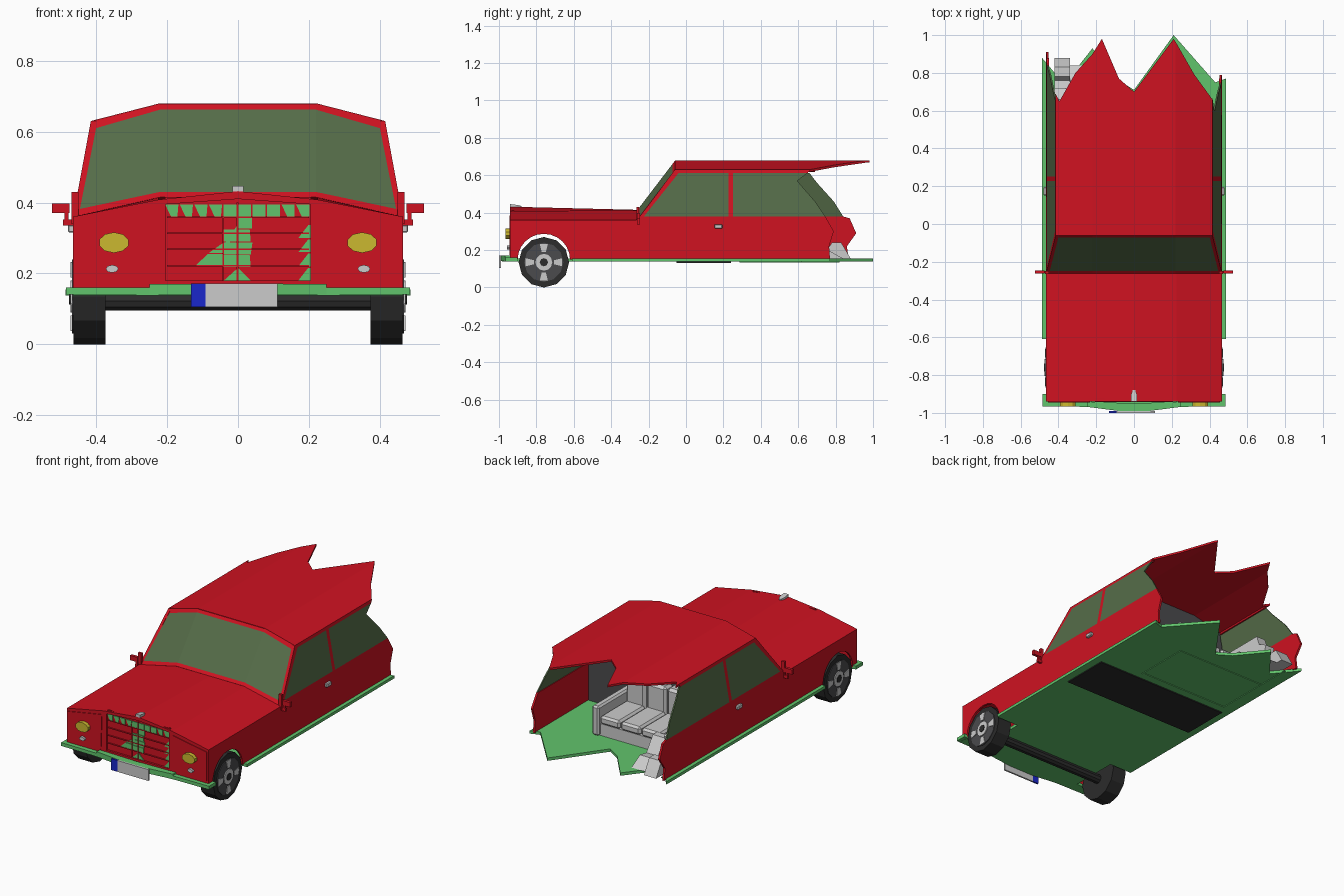
import bpy, bmesh, math
from mathutils import Vector, Matrix

def mat(name, c):
    m = bpy.data.materials.new(name)
    m.diffuse_color = (*c, 1)
    return m

RED = mat("red_paint", (0.62, 0.006, 0.015))
GREEN = mat("green_trim", (0.12, 0.55, 0.15))
GLASS = mat("dark_glass", (0.09, 0.15, 0.065))
DARK = mat("rubber", (0.025, 0.025, 0.025))
PANEL = mat("partition_grey", (0.07, 0.07, 0.075))
YELLOW = mat("lamp_yellow", (0.6, 0.48, 0.03))
BLUE = mat("blue", (0.01, 0.02, 0.6))

def finish(bm, name, m):
    bmesh.ops.recalc_face_normals(bm, faces=bm.faces)
    me = bpy.data.meshes.new(name)
    bm.to_mesh(me)
    bm.free()
    ob = bpy.data.objects.new(name, me)
    bpy.context.collection.objects.link(ob)
    if m:
        me.materials.append(m)
    return ob

def prism(name, polys, vec, m=None):
    """Extrude each flat polygon by vec; all end up in one object."""
    bm = bmesh.new()
    for pts in polys:
        f = bm.faces.new([bm.verts.new(p) for p in pts])
        r = bmesh.ops.extrude_face_region(bm, geom=[f])
        vs = [v for v in r["geom"] if isinstance(v, bmesh.types.BMVert)]
        bmesh.ops.translate(bm, vec=Vector(vec), verts=vs)
    return finish(bm, name, m)

def boxes(name, lims, m=None, bevel=0):
    bm = bmesh.new()
    for x0, x1, y0, y1, z0, z1 in lims:
        M = Matrix.Translation(((x0+x1)/2, (y0+y1)/2, (z0+z1)/2)) @ Matrix.Diagonal((x1-x0, y1-y0, z1-z0, 1))
        bmesh.ops.create_cube(bm, size=1, matrix=M)
    if bevel:
        bmesh.ops.bevel(bm, geom=bm.edges[:], offset=bevel, segments=1, affect='EDGES')
    return finish(bm, name, m)

def cyl(name, c, axis, rx, rz, depth, n, m=None):
    R = Matrix.Rotation(math.pi/2, 4, 'Y' if axis == 'x' else 'X')
    S = Matrix.Diagonal((1, rx, rz, 1) if axis == 'x' else (rx, 1, rz, 1))
    bm = bmesh.new()
    bmesh.ops.create_cone(bm, cap_ends=True, segments=n, radius1=1, radius2=1, depth=depth,
                          matrix=Matrix.Translation(c) @ S @ R)
    return finish(bm, name, m)

def side_x(z):
    return 0.465 - 0.05 * max(0, z - 0.36) / 0.27

# Floor with wheel notches and torn rear edge
half = [(0.25, -0.965), (0.465, -0.955), (0.465, -0.9), (0.34, -0.9), (0.34, -0.61), (0.487, -0.61)]
rear = [(0.487, 0.77), (0.43, 0.75), (0.21, 1.0), (0.0, 0.71), (-0.08, 0.76), (-0.22, 0.93), (-0.37, 0.74), (-0.487, 0.88)]
outline = [(0, -0.985)] + half + rear + [(-x, y) for x, y in reversed(half)]
prism("floor", [[(x, y, 0.138) for x, y in outline]], (0, 0, 0.017), GREEN)
boxes("underfloor_plate", [(-0.44, 0.44, -0.05, 0.24, 0.132, 0.139)], DARK)
boxes("floor_frame", [(-0.42, 0.18, 0.285, 0.295, 0.134, 0.139), (-0.42, 0.18, 0.61, 0.62, 0.134, 0.139),
                      (0.17, 0.18, 0.285, 0.62, 0.134, 0.139), (-0.42, -0.41, 0.285, 0.82, 0.134, 0.139)], GREEN)

# Bumper and number plate
prism("bumper", [[(0, -1, .142), (s*.25, -.968, .14), (s*.25, -.94, .14), (0, -.95, .142)] for s in (-1, 1)], (0, 0, .03), GREEN)
prism("bumper_end", [[(s*.25, -.968, .14), (s*.485, -.965, .14), (s*.485, -.9, .14), (s*.462, -.9, .14),
                      (s*.462, -.94, .14), (s*.25, -.94, .14)] for s in (-1, 1)], (0, 0, .02), GREEN)
boxes("number_plate", [(-0.092, 0.112, -1.0, -0.99, 0.105, 0.172)])
boxes("number_plate_band", [(-0.132, -0.092, -1.0, -0.99, 0.105, 0.172)], BLUE)

# Body sides with wheel arch; each side is torn differently
arch = [(-0.76 - 0.14*math.cos(math.pi*i/12), 0.15 + 0.137*math.sin(math.pi*i/12)) for i in range(13)]
tear = {1: [(0.77, 0.15), (0.765, 0.22), (0.79, 0.3), (0.745, 0.38)],
        -1: [(0.87, 0.15), (0.86, 0.22), (0.91, 0.29), (0.875, 0.37), (0.84, 0.38)]}
glass_end = {1: [(0.745, 0.38), (0.69, 0.46), (0.595, 0.57), (0.65, 0.612)],
             -1: [(0.84, 0.38), (0.79, 0.46), (0.70, 0.56), (0.66, 0.612)]}
for s, tag in ((1, "right"), (-1, "left")):
    prof = [(-0.94, 0.15)] + arch + tear[s] + [(-0.26, 0.38), (-0.26, 0.36), (-0.94, 0.36)]
    prism(tag + "_body_side", [[(s*side_x(z), y, z) for y, z in prof]], (-s*.012, 0, 0), RED)
    def skin(polys):
        return [[(s*side_x(z), y, z) for y, z in p] for p in polys]
    # Pillars and rail
    prism(tag + "_window_frame", skin([
        [(-.26, .36), (-.225, .38), (-.04, .612), (-.06, .63)],
        [(-.06, .63), (-.04, .612), (.65, .612), (.665, .63)],
        [(.228, .38), (.252, .38), (.252, .612), (.228, .612)]]), (-s*.016, 0, 0), RED)
    prism(tag + "_side_glass", skin([
        [(-.225, .38), (.228, .38), (.228, .612), (-.04, .612)],
        [(.252, .612), (.252, .38)] + glass_end[s]]), (-s*.008, 0, 0), GLASS)
    # Handle and mirror
    x = s*0.47
    boxes(tag + "_door_handle", [(x-.01, x+.01, .152, .195, .315, .338)], None, .004)
    m = s*0.5
    boxes(tag + "_mirror", [(m-.025, m+.025, -.262, -.245, .37, .398),
                            (s*.478-.016, s*.478+.016, -.26, -.248, .335, .352),
                            (s*.484-.006, s*.484+.006, -.26, -.248, .345, .375),
                            (s*.46-.01, s*.46+.01, -.265, -.25, .34, .43)], RED)
    # Wheel with hub and four spokes
    cyl(tag + "_tyre", (s*.419, -.76, .135), 'x', .135, .135, .09, 12, DARK)
    cyl(tag + "_rim", (s*.462, -.76, .135), 'x', .105, .105, .012, 12, PANEL)
    cyl(tag + "_hub", (s*.466, -.76, .135), 'x', .045, .045, .014, 12)
    cyl(tag + "_hub_cap", (s*.469, -.76, .135), 'x', .022, .022, .014, 8, DARK)
    spokes = []
    for k in range(4):
        a0 = k*math.pi/2
        spokes.append([(s*.464, -.76 + r*math.cos(a0+d), .135 + r*math.sin(a0+d))
                       for r, d in ((.055, -.2), (.1, -.22), (.1, .22), (.055, .2))])
    prism(tag + "_spokes", spokes, (s*.008, 0, 0))
    # Front lamps
    cyl(tag + "_headlight", (s*.35, -.952, .287), 'y', .043, .029, .028, 10, YELLOW)
    cyl(tag + "_small_lamp", (s*.355, -.949, .213), 'y', .018, .011, .016, 8)
    # Front panel and raised lamp panel
    prism(tag + "_front_panel", [[(s*.465, -.94, .16), (s*.465, -.94, .36), (s*.23, -.94, .405), (0, -.94, .43),
                                  (0, -.94, .41), (s*.205, -.94, .395), (s*.205, -.94, .16)]], (0, .012, 0), RED)
    prism(tag + "_lamp_panel", [[(s*.24, -.944, .175), (s*.455, -.944, .175), (s*.455, -.944, .345),
                                 (s*.233, -.944, .385)]], (0, .006, 0), RED)
cyl("axle", (0, -.76, .122), 'x', .028, .028, .76, 10, DARK)

# Hood, arched higher at the front centre
prism("hood", [[(s*a, -.94, za), (s*b, -.94, zb), (s*b, -.255, zd), (s*a, -.255, zc)] for s in (-1, 1)
               for a, za, zc, b, zb, zd in ((.465, .36, .36, .225, .408, .413), (.225, .408, .413, 0, .432, .415))],
      (0, 0, -.01), RED)
prism("hood_ornament", [[(-.015, -.94, .43), (.015, -.94, .43), (.015, -.9, .425), (.007, -.88, .42),
                         (-.007, -.88, .42), (-.015, -.9, .425)]], (0, 0, .016))

# Grille: red back, broken green tiles with slats over them
boxes("grille_back", [(-.206, .206, -.93, -.92, .165, .415)], RED)
boxes("grille_sill", [(-.206, .206, -.942, -.92, .16, .18)], RED)
tiles = [[(x, .394), (x + .037, .394), (x + (.037 if x > -.05 else .034), .36), (x + (0 if -.05 < x < .1 else .016), .36)]
         for x in [-.205 + .041*i for i in range(10)]]
tiles += [[(-.041, .36 - .036*k), (.041 - .008*(k % 2), .36 - .036*k), (.036, .326 - .036*k), (-.041, .326 - .036*k)] for k in range(1, 4)]
tiles += [[(-.003, .36), (.04, .36), (.04, .327), (-.003, .327)], [(-.041, .28), (-.003, .335), (-.003, .327), (-.041, .252)],
          [(-.12, .222), (-.044, .222), (-.044, .255), (-.085, .255)], [(-.082, .258), (-.044, .258), (-.044, .285)],
          [(-.04, .18), (.036, .18), (0, .216)]]
tiles += [[(.17, z), (.205, z), (.205, z + .036), (.198, z + .036)] for z in (.18, .22, .26, .30)]
prism("grille_tiles", [[(x, -.934, z) for x, z in t] for t in tiles], (0, .006, 0), GREEN)
boxes("grille_bars", [(-.004, .001, -.937, -.93, .18, .4), (-.044, -.04, -.937, -.93, .18, .36)] +
      [(-.2, .2, -.937, -.93, z, z + .004) for z in (.22, .266, .312, .356)], RED)

# Windscreen frame and glass
def loop(w0, z0, z1, w1, z2, z3, ya, yb):
    low = [(-w0, ya, z0), (-.22, ya, z1), (.22, ya, z1), (w0, ya, z0)]
    top = [(-w1, yb, z2), (-.22, yb, z3), (.22, yb, z3), (w1, yb, z2)]
    return low, top
lo, to = loop(.465, .36, .415, .415, .63, .68, -.262, -.058)
li, ti = loop(.446, .382, .43, .4, .61, .662, -.248, -.071)
ring_o, ring_i = lo + to[::-1], li + ti[::-1]
prism("windscreen_frame", [[ring_o[i], ring_o[(i+1) % 8], ring_i[(i+1) % 8], ring_i[i]] for i in range(8)],
      (0, .012, -.008), RED)
prism("windscreen_glass", [[li[i], li[i+1], ti[i+1], ti[i]] for i in range(3)], (0, .008, -.005), GLASS)

# Roof, three facets with a torn edge
roof_parts = [[(-.22, -.06), (.22, -.06), (.22, .965), (.21, .98), (0, .7), (-.08, .77), (-.17, .98), (-.22, .9)],
              [(.22, -.06), (.415, -.06), (.415, .66), (.32, .79), (.22, .965)],
              [(-.22, -.06), (-.22, .9), (-.31, .8), (-.395, .65), (-.415, .69), (-.415, -.06)]]
prism("roof", [[(x, y, .68 - .05*max(0, abs(x) - .22)/.195) for x, y in p] for p in roof_parts], (0, 0, -.012), RED)

# Partition behind the front cabin
prism("partition", [[(-.45, .25, .15), (.45, .25, .15), (.45, .25, .36), (.4, .25, .62), (.215, .25, .665),
                     (-.215, .25, .665), (-.4, .25, .62), (-.45, .25, .36)]], (0, .02, 0), PANEL)

# Corner sofa: bench faces the rear, left wing is torn
boxes("sofa_base", [(-.42, .18, .29, .6, .155, .225)])
boxes("sofa_cushions", [(x, x + .13, .36, .61, .225, .275) for x in (-.26, -.125, .01)], None, .012)
boxes("sofa_back", [(x, x + .13, .29, .37, .225, .42) for x in (-.395, -.26, -.125, .01)], None, .015)
boxes("sofa_arm", [(.14, .185, .29, .62, .155, .33)], None, .01)
prism("sofa_wing", [[(-.42, y, z) for y, z in ((.6, .155), (.88, .155), (.86, .19), (.83, .24), (.78, .24),
                                              (.76, .21), (.7, .27), (.6, .275))]], (.08, 0, 0))
prism("sofa_wing_seat", [[(-.34, y, z) for y, z in ((.6, .155), (.84, .155), (.76, .2), (.7, .19), (.64, .275), (.6, .275))]], (.11, 0, 0))
prism("sofa_wing_back", [[(-.42, y, z) for y, z in ((.37, .27), (.7, .27), (.72, .33), (.66, .36), (.64, .42), (.37, .42))]], (.06, 0, 0))
